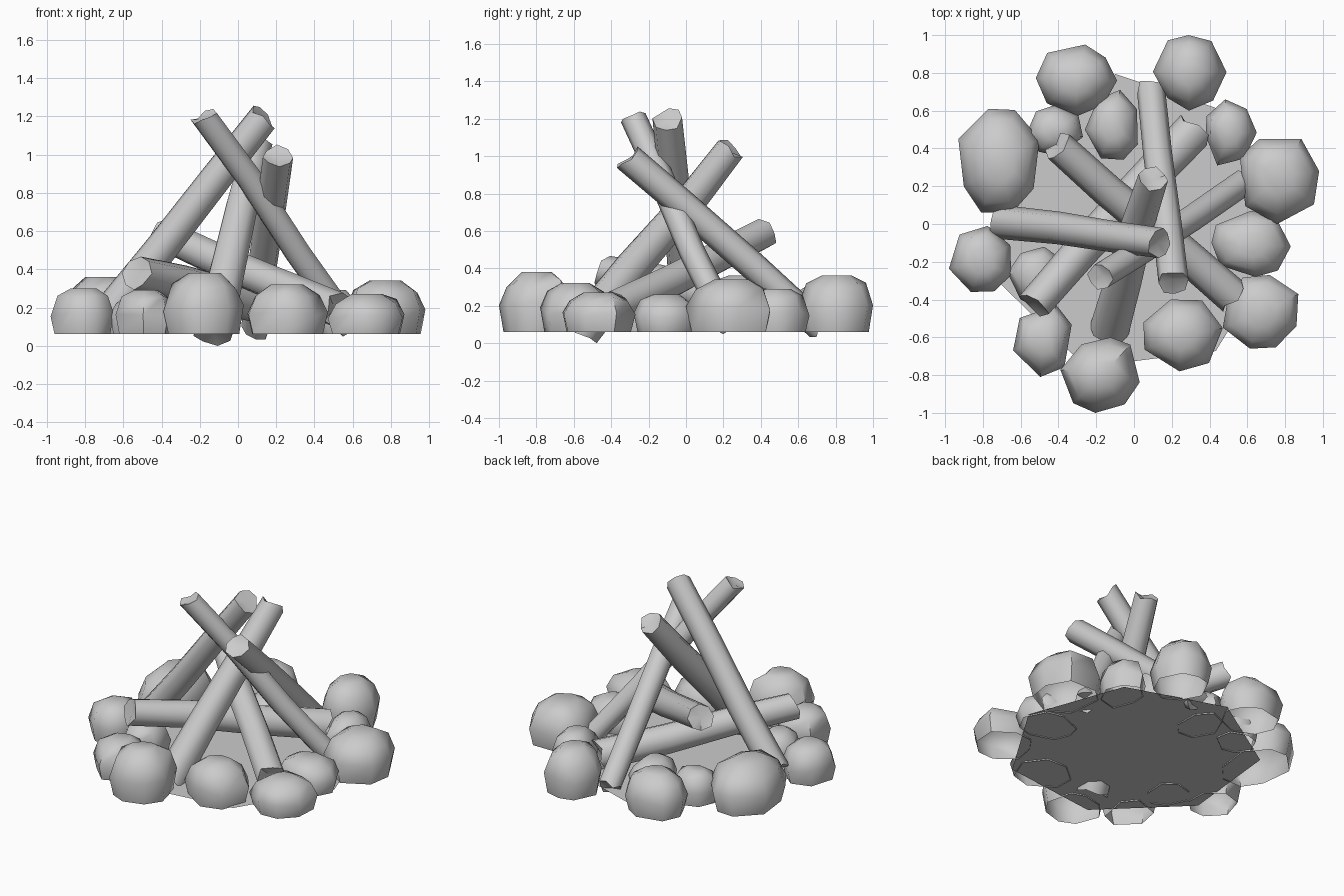
import bpy, bmesh, math, random
from mathutils import Vector

if "Cube" in bpy.data.objects:
    bpy.data.objects.remove(bpy.data.objects["Cube"])

random.seed(4)
BASE = 0.07


def finish(name, bm, angle=50):
    bmesh.ops.recalc_face_normals(bm, faces=bm.faces)
    me = bpy.data.meshes.new(name)
    bm.to_mesh(me)
    bm.free()
    ob = bpy.data.objects.new(name, me)
    bpy.context.collection.objects.link(ob)
    bpy.ops.object.select_all(action='DESELECT')
    ob.select_set(True)
    bpy.context.view_layer.objects.active = ob
    bpy.ops.object.shade_smooth_by_angle(angle=math.radians(angle))
    return ob


def bridge(bm, a, b):
    n = len(a)
    for i in range(n):
        bm.faces.new((a[i], a[(i + 1) % n], b[(i + 1) % n], b[i]))


def rock(name, x0, x1, y0, y1, top, n=8):
    """Open-bottomed faceted dome fitted to its top-view bounds."""
    bm = bmesh.new()
    turn = random.uniform(0, math.tau)
    wob = [(random.uniform(-.2, .2), random.uniform(.92, 1.06)) for _ in range(n)]
    rings = []
    for r, z in ((.88, 0), (1, .42), (.8, .8), (.4, 1)):
        ring = []
        for i, (da, dr) in enumerate(wob):
            a = turn + (i + da) * math.tau / n
            rr = r * dr
            zz = z if z in (0, 1) else z + random.uniform(-.08, .08)
            ring.append(bm.verts.new((rr * math.cos(a), rr * math.sin(a), zz)))
        rings.append(ring)
    for a, b in zip(rings, rings[1:]):
        bridge(bm, a, b)
    bm.faces.new(rings[-1])
    # fit to the bounds
    for k, (lo, hi) in enumerate(((x0, x1), (y0, y1), (BASE, top))):
        vals = [v.co[k] for v in bm.verts]
        m, s = min(vals), max(vals) - min(vals)
        for v in bm.verts:
            v.co[k] = lo + (v.co[k] - m) / s * (hi - lo)
    return finish(name, bm, 55)


def log(name, low, high, r0, r1, n=8):
    """Slightly bent tapering log with chipped, hollowed ends."""
    low, high = Vector(low), Vector(high)
    axis = (high - low).normalized()
    u = axis.cross(Vector((0, 0, 1))).normalized()
    w = axis.cross(u)
    bm = bmesh.new()
    rings = []
    for t in (0, .35, .7, 1):
        c = low.lerp(high, t)
        if 0 < t < 1:
            c += u * random.uniform(-.01, .01) + w * random.uniform(-.01, .01)
        r = r0 + (r1 - r0) * t
        ring = []
        for i in range(n):
            a = math.tau * i / n
            chip = random.uniform(-.025, .02) if t in (0, 1) else 0
            ring.append(bm.verts.new(c + (u * math.cos(a) + w * math.sin(a)) * r + axis * chip))
        rings.append(ring)
    for a, b in zip(rings, rings[1:]):
        bridge(bm, a, b)
    for ring, c in ((rings[0], low + axis * .02), (rings[-1], high - axis * .02)):
        mid = bm.verts.new(c)
        for i in range(n):
            bm.faces.new((ring[i], ring[(i + 1) % n], mid))
    return finish(name, bm, 50)


# flat seven-sided ash bed
bm = bmesh.new()
bm.faces.new([bm.verts.new((.8 * math.cos(a), .8 * math.sin(a), .078))
              for a in (math.radians(45.6) + k * math.tau / 7 for k in range(7))])
finish("ash_bed", bm)

# ring of stones: x min, x max, y min, y max, top height, sides
stones = [
    (-.39, .03, -1.0, -.60, .39, 8), (.05, .47, -.78, -.40, .33, 7),
    (.47, .87, -.66, -.27, .28, 8), (.41, .83, -.28, .07, .27, 8),
    (.56, .98, .0, .45, .35, 7), (.38, .65, .31, .66, .30, 7),
    (.10, .49, .60, 1.0, .37, 8), (-.26, .02, .34, .71, .28, 7),
    (-.52, -.09, .57, .95, .34, 8), (-.57, -.27, .36, .63, .28, 7),
    (-.93, -.50, .06, .61, .37, 8), (-.98, -.65, -.36, -.01, .31, 7),
    (-.67, -.38, -.45, -.12, .28, 7), (-.64, -.33, -.81, -.43, .30, 6),
]
for i, s in enumerate(stones):
    rock(f"stone_{i + 1}", *s)

# leaning and fallen logs: low end, high end, radii
logs = [
    ((-.70, .01, .15), (.14, -.10, 1.21), .09, .08),
    ((.09, .71, .10), (.21, -.31, 1.0), .075, .08),
    ((-.13, -.56, .07), (.10, .24, 1.05), .105, .08),
    ((.58, .22, .12), (-.18, -.28, 1.21), .07, .07),
    ((.52, -.38, .20), (-.41, .42, .60), .095, .085),
    ((.32, .50, .18), (-.53, -.43, .39), .105, .09),
]
for i, l in enumerate(logs):
    log(f"log_{i + 1}", *l)

# rest the lowest log end on z = 0
bpy.context.view_layer.update()
low = min(v.co.z for o in bpy.data.objects for v in o.data.vertices)
for o in bpy.data.objects:
    for v in o.data.vertices:
        v.co.z -= low
